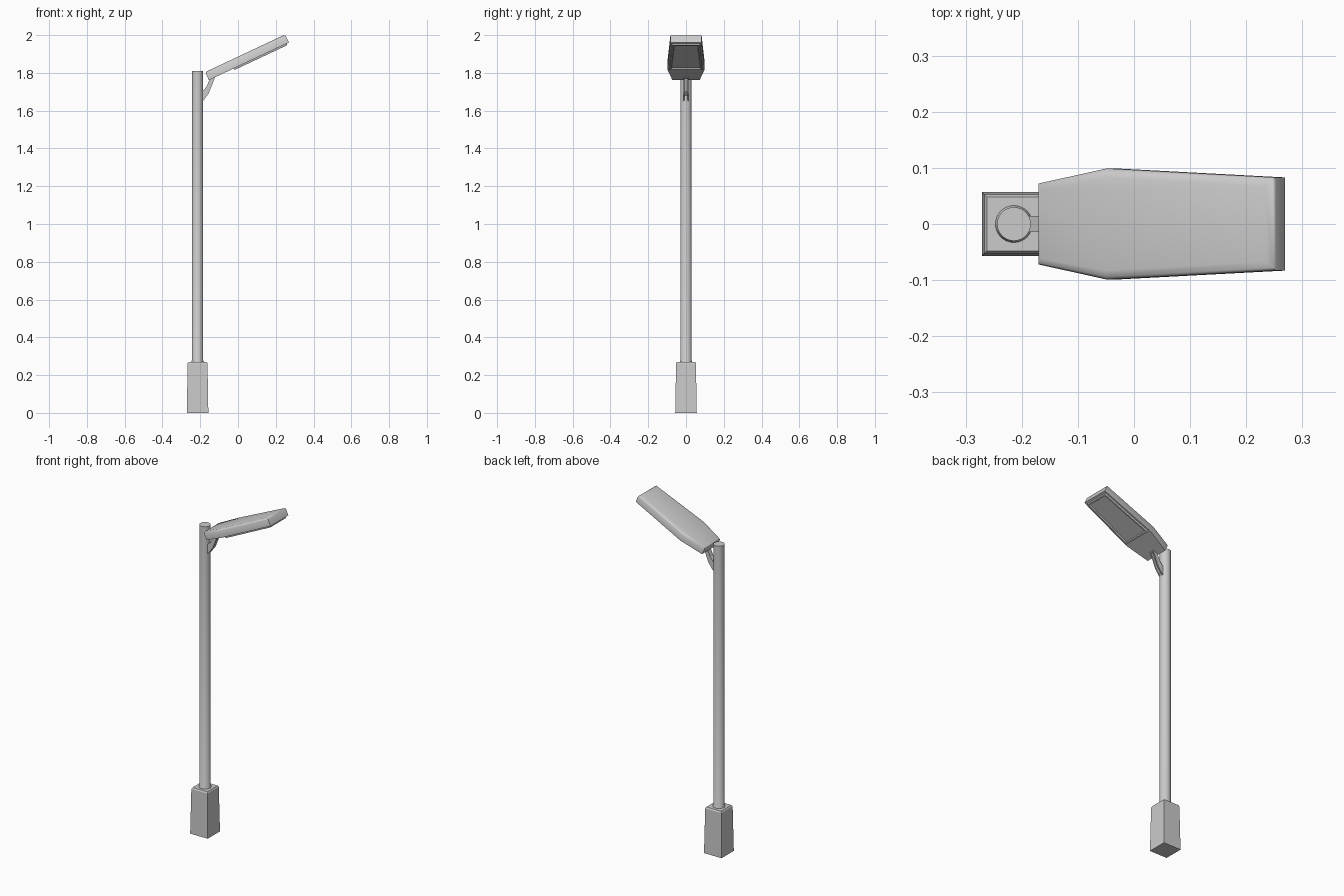
import bpy, bmesh, math
from mathutils import Matrix

if "Cube" in bpy.data.objects:
    bpy.data.objects.remove(bpy.data.objects["Cube"])

PX = -0.214                      # pole axis
TILT = math.radians(25.2)
HEAD = Matrix.Translation((-0.174, 0, 1.804)) @ Matrix.Rotation(-TILT, 4, 'Y')


def loft(name, rings, mat=Matrix(), smooth=None):
    """Skin a stack of equal-length rings and cap both ends."""
    bm = bmesh.new()
    loops = [[bm.verts.new(mat @ Matrix.Translation(p).translation) for p in r] for r in rings]
    n = len(loops[0])
    for a, b in zip(loops, loops[1:]):
        for i in range(n):
            j = (i + 1) % n
            bm.faces.new((a[i], a[j], b[j], b[i]))
    bm.faces.new(loops[0][::-1])
    bm.faces.new(loops[-1])
    bmesh.ops.recalc_face_normals(bm, faces=bm.faces)
    me = bpy.data.meshes.new(name)
    bm.to_mesh(me)
    bm.free()
    ob = bpy.data.objects.new(name, me)
    bpy.context.collection.objects.link(ob)
    if smooth:
        bpy.ops.object.select_all(action='DESELECT')
        ob.select_set(True)
        bpy.context.view_layer.objects.active = ob
        bpy.ops.object.shade_smooth_by_angle(angle=math.radians(smooth))
    return ob


def square(h, z):
    return [(PX + sx * h, sy * h, z) for sx, sy in ((-1, -1), (1, -1), (1, 1), (-1, 1))]


def circle(r, z, n=32):
    return [(PX + r * math.cos(2 * math.pi * i / n), r * math.sin(2 * math.pi * i / n), z)
            for i in range(n)]


def mirrored(half, z):
    """Closed outline from (u, half width) pairs, mirrored across y."""
    return [(u, -w, z) for u, w in half] + [(u, w, z) for u, w in reversed(half)]


# Tapered base and pole
loft("base", [square(0.057, 0), square(0.0525, 0.262), square(0.048, 0.27)])
loft("pole", [circle(0.033, 0.265), circle(0.033, 0.272), circle(0.03, 0.278), circle(0.03, 1.81)],
     smooth=30)

# Lamp head housing with softly crowned top
outline = [(0, 0.072), (0.135, 0.099), (0.468, 0.083)]
mid = [(0.003, 0.069), (0.135, 0.094), (0.464, 0.078)]
crown = [(0.008, 0.062), (0.135, 0.083), (0.452, 0.067)]
loft("lamp_head", [mirrored(outline, -0.047), mirrored(outline, -0.008),
                   mirrored(mid, -0.003), mirrored(crown, 0)], HEAD, smooth=50)

# Raised frame on the underside with a recessed light panel
loft("light_panel", [mirrored([(0.142, 0.09), (0.457, 0.075)], -0.045),
                     mirrored([(0.146, 0.087), (0.454, 0.072)], -0.056),
                     mirrored([(0.154, 0.079), (0.446, 0.064)], -0.056),
                     mirrored([(0.157, 0.076), (0.443, 0.061)], -0.049)], HEAD)

# Support bracket: two side plates joined by a web
profile = [(-0.19, 1.65), (-0.182, 1.655), (-0.155, 1.692), (-0.118, 1.785),
           (-0.145, 1.775), (-0.168, 1.725), (-0.19, 1.70)]
for side, y0, y1 in (("left", -0.014, -0.007), ("right", 0.007, 0.014)):
    loft("bracket_plate_" + side, [[(x, y, z) for x, z in profile] for y in (y0, y1)])
web = [(-0.19, 1.675), (-0.162, 1.705), (-0.13, 1.785), (-0.145, 1.775), (-0.168, 1.725), (-0.19, 1.70)]
loft("bracket_web", [[(x, y, z) for x, z in web] for y in (-0.008, 0.008)])
